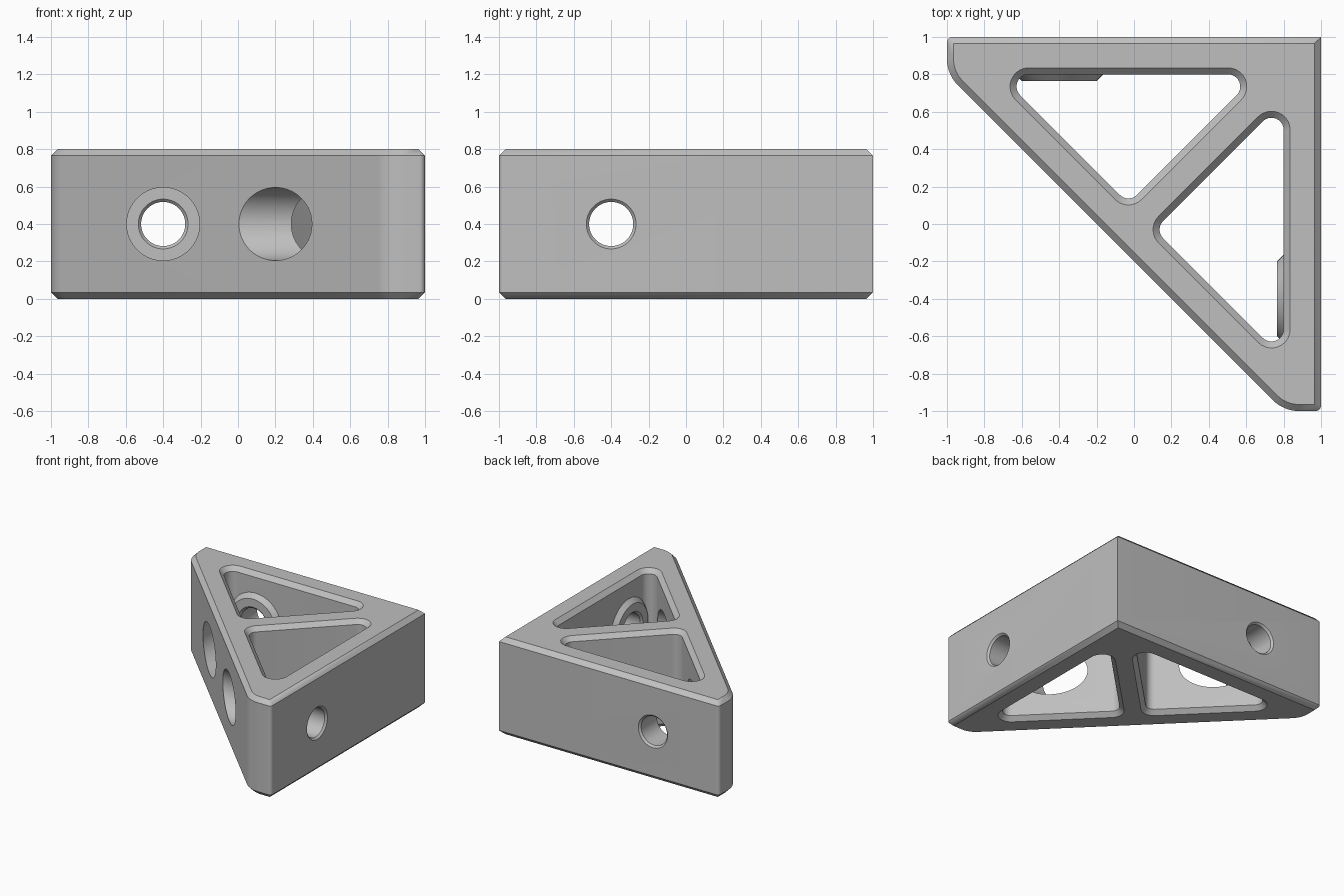
import bpy, bmesh, math
from mathutils import Vector

cube = bpy.data.objects.get("Cube")
if cube:
    bpy.data.objects.remove(cube)

HEIGHT, CHAMFER = 0.8, 0.035

metal = bpy.data.materials.new("light_grey")
metal.use_nodes = True
grey = (0.52, 0.52, 0.52, 1)
metal.diffuse_color = grey
metal.node_tree.nodes["Principled BSDF"].inputs["Base Color"].default_value = grey


def rounded(corners, radii, inset):
    """Counter-clockwise polygon, moved inward by inset, with filleted corners."""
    pts = [Vector(c) for c in corners]
    out = []
    for i, p in enumerate(pts):
        a = (p - pts[i - 1]).normalized()
        b = (pts[(i + 1) % len(pts)] - p).normalized()
        turn = a.angle(b)
        normal_a = Vector((-a.y, a.x))
        bisector = (b - a).normalized()
        if radii[i] == 0:
            out.append(p + bisector * inset / math.cos(turn / 2))
            continue
        reach = max(radii[i], inset)
        centre = p + bisector * reach / math.cos(turn / 2)
        start = math.atan2(-normal_a.y, -normal_a.x)
        steps = 10
        for k in range(steps + 1):
            ang = start + turn * k / steps
            out.append(centre + Vector((math.cos(ang), math.sin(ang))) * (reach - inset))
    return out


def loft(name, rings, swap=False):
    """Closed solid through matching rings; swap mirrors it across x = y."""
    bm = bmesh.new()
    loops = [[bm.verts.new((p[1], p[0], p[2]) if swap else p) for p in r] for r in rings]
    n = len(loops[0])
    for low, high in zip(loops, loops[1:]):
        for i in range(n):
            j = (i + 1) % n
            bm.faces.new((low[i], low[j], high[j], high[i]))
    bm.faces.new(loops[0][::-1])
    bm.faces.new(loops[-1])
    bmesh.ops.remove_doubles(bm, verts=bm.verts, dist=1e-5)
    bmesh.ops.recalc_face_normals(bm, faces=bm.faces)
    mesh = bpy.data.meshes.new(name)
    bm.to_mesh(mesh)
    bm.free()
    obj = bpy.data.objects.new(name, mesh)
    bpy.context.collection.objects.link(obj)
    mesh.materials.append(metal)
    return obj


def prism(name, corners, radii, levels, swap=False):
    rings = [[(p.x, p.y, z) for p in rounded(corners, radii, inset)] for z, inset in levels]
    return loft(name, rings, swap)


def lathe(name, profile, swap=False, sides=64):
    """Round solid along y through the bolt position; profile is (y, radius)."""
    turns = [2 * math.pi * k / sides for k in range(sides)]
    rings = [[(-0.4 + r * math.cos(t), y, HEIGHT / 2 + r * math.sin(t)) for t in turns]
             for y, r in profile]
    return loft(name, rings, swap)


def combine(target, tool, operation):
    mod = target.modifiers.new(tool.name, "BOOLEAN")
    mod.object, mod.operation, mod.solver = tool, operation, "EXACT"
    tool.hide_render = True
    bpy.ops.object.select_all(action="DESELECT")
    bpy.context.view_layer.objects.active = target
    target.select_set(True)
    bpy.ops.object.modifier_apply(modifier=mod.name)
    bpy.data.objects.remove(tool)


# Chamfered triangular block
bracket = prism("corner_bracket",
                [(1, 1), (-1, 1), (-1, 0.8), (0.8, -1), (1, -1)],
                [0, 0.03, 0.2, 0.2, 0.03],
                [(0, CHAMFER), (CHAMFER, 0), (HEIGHT - CHAMFER, 0), (HEIGHT, CHAMFER)])

# Two triangular pockets with chamfered rims, either side of the diagonal rib
for swap in (False, True):
    pocket = prism("pocket", [(0.66, 0.8), (-0.72, 0.8), (-0.03, 0.11)], [0.065] * 3,
                   [(-CHAMFER, -2 * CHAMFER), (CHAMFER, 0),
                    (HEIGHT - CHAMFER, 0), (HEIGHT + CHAMFER, -2 * CHAMFER)], swap)
    combine(bracket, pocket, "DIFFERENCE")

# Tapered bolt seats, then bolt holes with the wide access bores in front of them
for swap in (False, True):
    seat = lathe("bolt_seat", [(0.85, 0.285), (0.765, 0.2)], swap)
    combine(bracket, seat, "UNION")
    bore = lathe("bolt_bore", [(1.03, 0.163), (0.985, 0.118), (0.78, 0.118),
                               (0.76, 0.138), (0.76, 0.195), (-1.2, 0.195)], swap)
    combine(bracket, bore, "DIFFERENCE")

bpy.ops.object.shade_smooth_by_angle(angle=math.radians(30))
